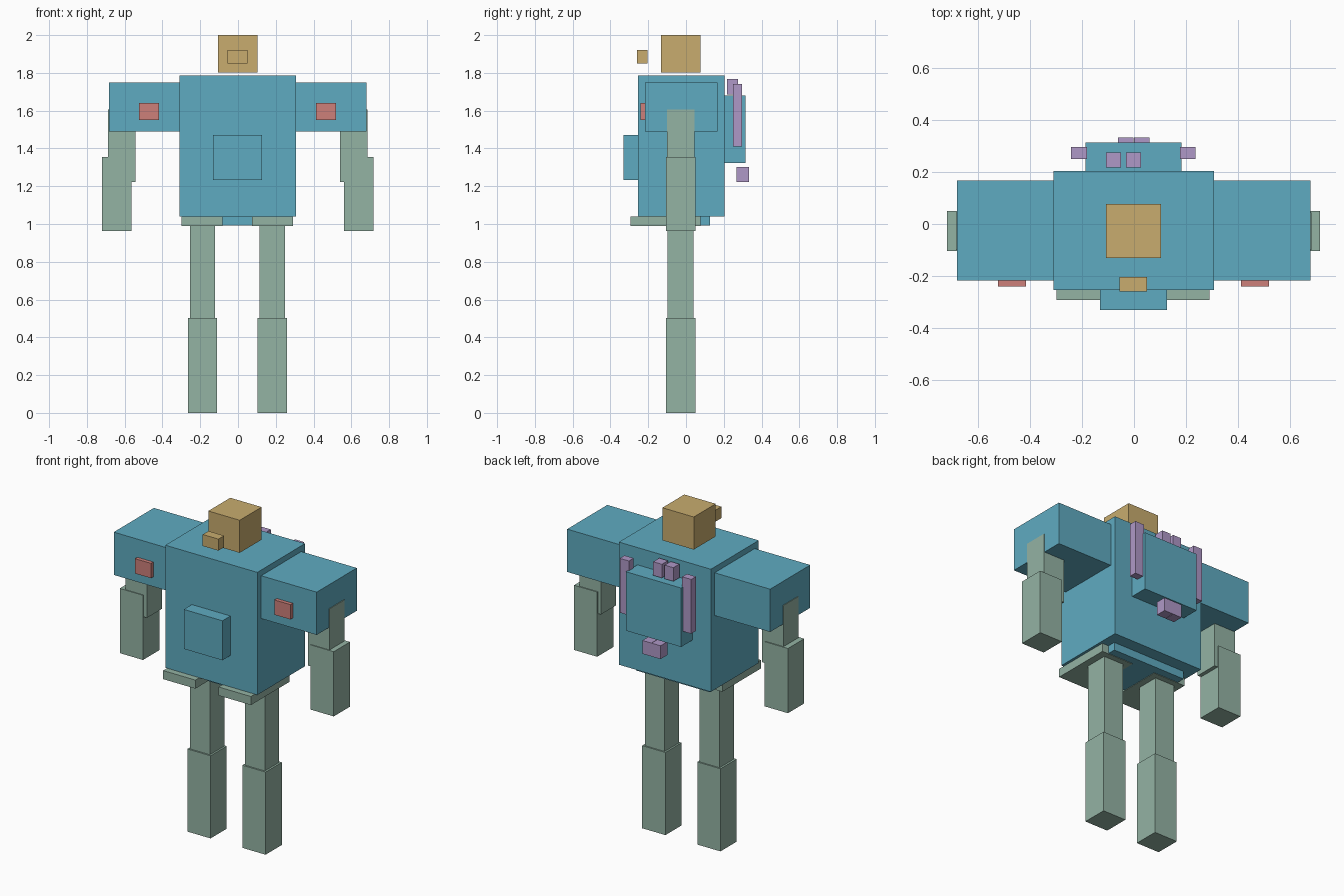
import bpy

if "Cube" in bpy.data.objects:
    bpy.data.objects.remove(bpy.data.objects["Cube"])


def make_material(name, rgb):
    """Flat colour given as 0-255 screen values, stored as linear."""
    mat = bpy.data.materials.new(name)
    lin = []
    for v in rgb:
        c = v / 255
        lin.append(c / 12.92 if c <= 0.04045 else ((c + 0.055) / 1.055) ** 2.4)
    mat.diffuse_color = (*lin, 1)
    mat.use_nodes = True
    mat.node_tree.nodes["Principled BSDF"].inputs["Base Color"].default_value = mat.diffuse_color
    return mat


BLUE = make_material("blue", (95, 171, 193))
GREEN = make_material("sage_green", (148, 179, 164))
TAN = make_material("tan", (200, 172, 110))
RED = make_material("dusty_red", (205, 128, 122))
PURPLE = make_material("lilac", (175, 152, 199))


def box(name, mat, x, y, z):
    """Box spanning the given (min, max) ranges."""
    bpy.ops.mesh.primitive_cube_add(size=1)
    ob = bpy.context.object
    ob.name = ob.data.name = name
    spans = (x, y, z)
    for v in ob.data.vertices:
        v.co = [(a + b) / 2 + c * (b - a) for c, (a, b) in zip(v.co, spans)]
    ob.data.materials.append(mat)
    return ob


def pair(name, mat, x, y, z, shift=0.0):
    """Right box and its mirrored left twin, both nudged sideways by shift."""
    a, b = x
    box("right_" + name, mat, (a + shift, b + shift), y, z)
    box("left_" + name, mat, (-b + shift, -a + shift), y, z)


# Head and floating nose
box("head", TAN, (-0.107, 0.104), (-0.132, 0.078), (1.802, 2.0))
box("nose", TAN, (-0.055, 0.05), (-0.26, -0.205), (1.85, 1.92))

# Body, chest plate, backpack and pelvis
box("torso", BLUE, (-0.31, 0.308), (-0.255, 0.204), (1.04, 1.785))
box("chest_plate", BLUE, (-0.132, 0.128), (-0.332, -0.25), (1.232, 1.472))
box("backpack", BLUE, (-0.187, 0.184), (0.2, 0.314), (1.322, 1.68))
box("pelvis", BLUE, (-0.25, 0.248), (-0.177, 0.127), (0.992, 1.042))

# Shoulders with red lamps
pair("shoulder", BLUE, (0.307, 0.682), (-0.217, 0.168), (1.49, 1.75), -0.001)
pair("shoulder_lamp", RED, (0.415, 0.522), (-0.24, -0.21), (1.55, 1.64), -0.002)

# Arms
pair("upper_arm", GREEN, (0.541, 0.686), (-0.1, 0.045), (1.222, 1.605), -0.001)
pair("forearm", GREEN, (0.563, 0.719), (-0.105, 0.051), (0.962, 1.355), -0.002)

# Hips and legs
pair("hip_plate", GREEN, (0.078, 0.295), (-0.293, 0.077), (0.989, 1.041), -0.003)
pair("thigh", GREEN, (0.118, 0.251), (-0.097, 0.041), (0.49, 1.03), -0.003)
pair("shin", GREEN, (0.107, 0.263), (-0.106, 0.049), (0.0, 0.502), -0.003)

# Backpack fittings: side rods, top knobs, lower thrusters
pair("side_rod", PURPLE, (0.179, 0.24), (0.25, 0.296), (1.41, 1.74), -0.002)
for i, x in enumerate((-0.108, -0.031)):
    box(f"top_knob_{i + 1}", PURPLE, (x, x + 0.058), (0.218, 0.276), (1.685, 1.768))
for i, x in enumerate((-0.062, 0.0)):
    box(f"thruster_{i + 1}", PURPLE, (x, x + 0.06), (0.268, 0.333), (1.222, 1.303))
